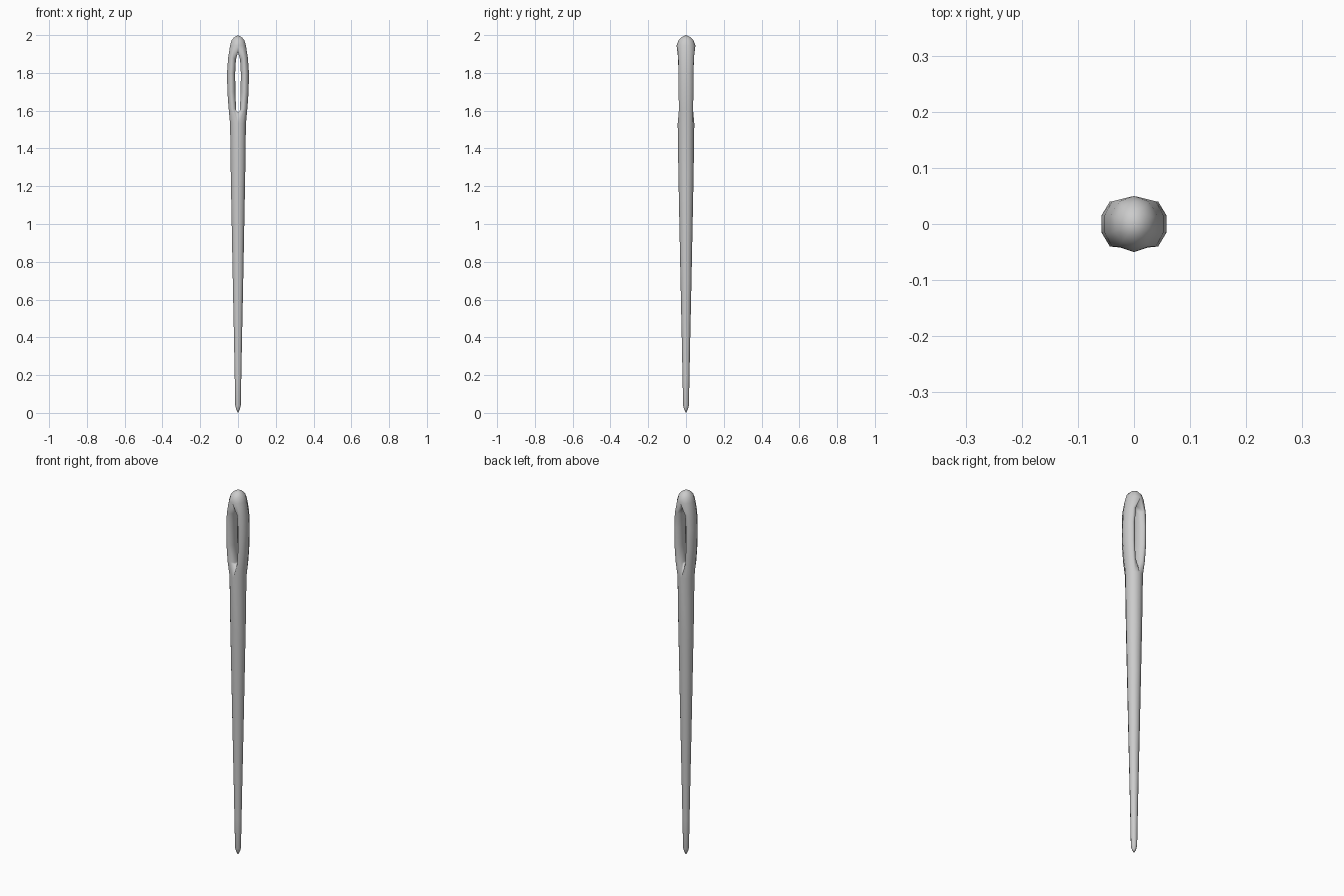
import bpy, bmesh, math

if "Cube" in bpy.data.objects:
    bpy.data.objects.remove(bpy.data.objects["Cube"])

bm = bmesh.new()
ANG = [math.radians(-90 + 36 * i) for i in range(10)]


def ring(z, rx, ry):
    return [bm.verts.new((rx * math.cos(a), ry * math.sin(a), z)) for a in ANG]


def bridge(a, b):
    n = len(a)
    for i in range(n):
        j = (i + 1) % n
        bm.faces.new((a[i], a[j], b[j], b[i]))


def stack(rings, tip_z):
    # closes the last ring to a point
    for a, b in zip(rings, rings[1:]):
        bridge(a, b)
    tip = bm.verts.new((0, 0, tip_z))
    last = rings[-1]
    for i in range(10):
        bm.faces.new((last[i], last[(i + 1) % 10], tip))


# Tapered ten-sided shaft down to the point
shaft = [(1.53, .044), (1.25, .040), (1.0, .035), (.7, .029), (.4, .0225),
         (.2, .0185), (.04, .0155), (.018, .010)]
stack([ring(z, r, r) for z, r in shaft], 0)

# Rounded head above the eye
head = [(1.945, .044, .050), (1.972, .036, .040), (1.988, .022, .025)]
stack([ring(*h) for h in head], 2.0)

# Two arms round the eye: outer z, outer x, y radius, rim x, rim y, rim z, inner x, inner y, inner z
arms = [
    (1.53, .044, .044, 0, .044, 1.53, 0, .016, 1.59),
    (1.61, .052, .046, .022, .037, 1.61, .010, .016, 1.603),
    (1.70, .059, .049, .027, .039, 1.70, .014, .016, 1.70),
    (1.80, .061, .049, .028, .040, 1.80, .015, .016, 1.80),
    (1.88, .055, .050, .024, .042, 1.88, .011, .016, 1.87),
    (1.945, .044, .050, 0, .050, 1.945, 0, .016, 1.91),
]
for s in (1, -1):
    sections = []
    for k, (z, ox, oy, mx, my, mz, ix, iy, iz) in enumerate(arms):
        end = k in (0, len(arms) - 1)
        pts = []
        for deg in (-54, -18, 18, 54):
            a = math.radians(deg)
            c = math.cos(a)
            x = ox * c
            if not end and abs(deg) == 54:
                x = ox * .71
            pts.append((x, oy * math.sin(a), z))
        pts += [(mx, my, mz), (ix, iy, iz), (ix, -iy, iz), (mx, -my, mz)]
        sections.append([bm.verts.new((s * x, y, zz)) for x, y, zz in pts])
    for a, b in zip(sections, sections[1:]):
        bridge(a, b)

bmesh.ops.remove_doubles(bm, verts=bm.verts, dist=1e-4)
bmesh.ops.recalc_face_normals(bm, faces=bm.faces)
mesh = bpy.data.meshes.new("needle")
bm.to_mesh(mesh)
bm.free()
needle = bpy.data.objects.new("needle", mesh)
bpy.context.collection.objects.link(needle)
for p in mesh.polygons:
    p.use_smooth = True
